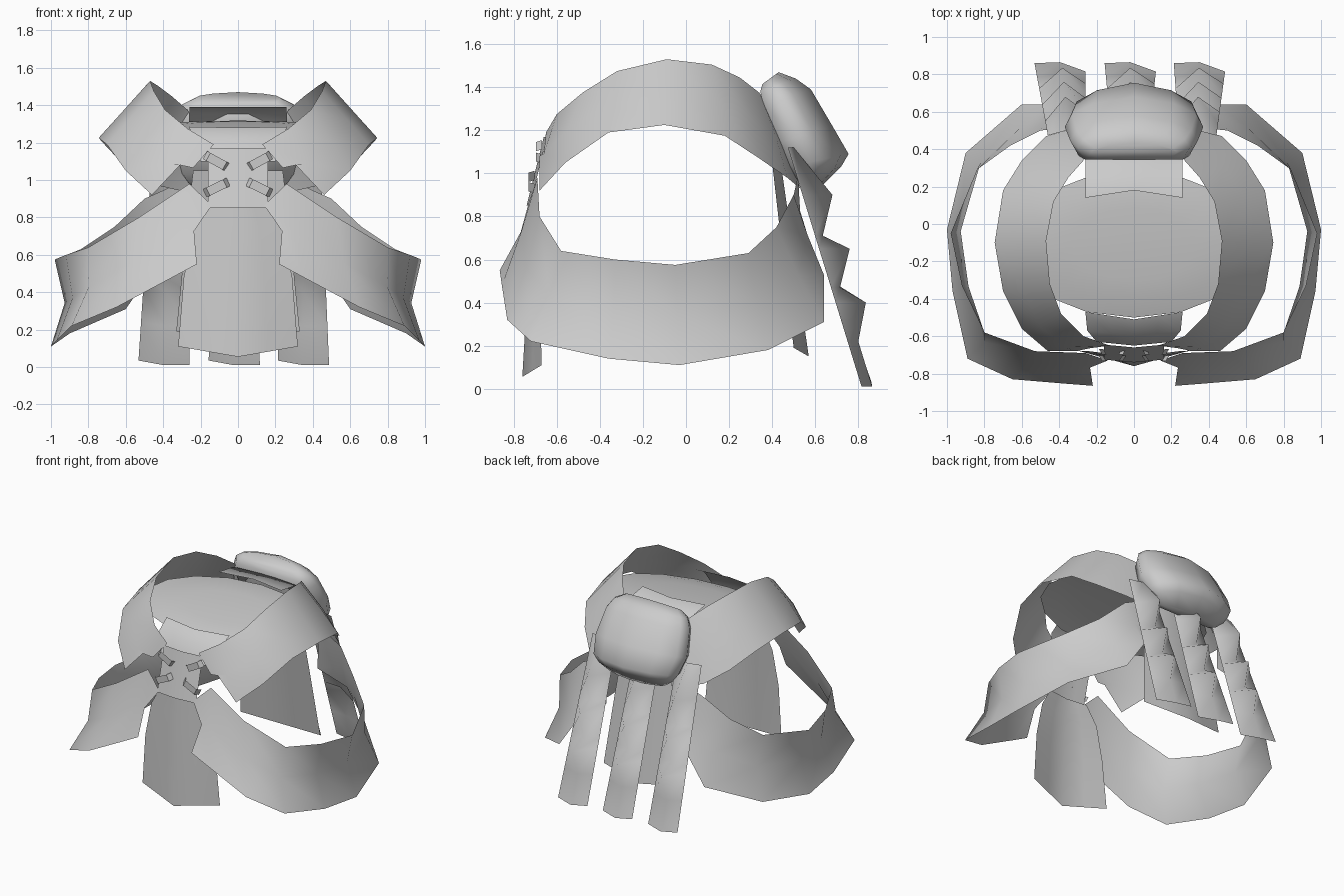
import bpy, bmesh, math
from mathutils import Vector

old = bpy.data.objects.get("Cube")
if old:
    bpy.data.objects.remove(old, do_unlink=True)

grey = bpy.data.materials.new("plain_grey")
grey.use_nodes = True
colour = (0.6, 0.6, 0.6, 1)
grey.diffuse_color = colour
grey.node_tree.nodes["Principled BSDF"].inputs["Base Color"].default_value = colour


def loft(name, rows, closed=False, angle=60):
    """Skin a sheet (or a capped tube) through rows of points."""
    bm = bmesh.new()
    grid = [[bm.verts.new(p) for p in row] for row in rows]
    count = len(rows[0])
    for a, b in zip(grid, grid[1:]):
        for i in range(count if closed else count - 1):
            j = (i + 1) % count
            bm.faces.new((a[i], a[j], b[j], b[i]))
    if closed:
        bm.faces.new(grid[0])
        bm.faces.new(grid[-1])
    bmesh.ops.remove_doubles(bm, verts=bm.verts, dist=0.0005)
    bmesh.ops.recalc_face_normals(bm, faces=bm.faces)
    mesh = bpy.data.meshes.new(name)
    bm.to_mesh(mesh)
    bm.free()
    obj = bpy.data.objects.new(name, mesh)
    bpy.context.collection.objects.link(obj)
    mesh.materials.append(grey)
    bpy.ops.object.select_all(action="DESELECT")
    obj.select_set(True)
    bpy.context.view_layer.objects.active = obj
    bpy.ops.object.shade_smooth_by_angle(angle=math.radians(angle))


def strap_pair(name, upper, lower, bulge, notch):
    """Mirrored bands between two edges, with a swollen middle row and a notched end."""
    for side, sign in (("left", 1), ("right", -1)):
        rows = []
        for i, (u, l) in enumerate(zip(upper, lower)):
            u, l = Vector(u), Vector(l)
            swell = math.sin(math.pi * i / (len(upper) - 1))
            mid = (u + l) / 2
            mid += mid * Vector(bulge) * swell
            if i == 0:
                mid += Vector(notch)
            rows.append([Vector((p.x * sign, p.y, p.z)) for p in (u, mid, l)])
        loft(f"{side}_{name}", rows)


def panel(name, rows):
    """Sheet bowed about its middle; rows: half width, side y, z, middle y, z."""
    out = []
    for half, ys, zs, ym, zm in rows:
        out.append([(half * t, ym + (ys - ym) * abs(t), zm + (zs - zm) * abs(t))
                    for t in (-1, -0.5, 0, 0.5, 1)])
    loft(name, out)


# Shoulder straps
strap_pair(
    "shoulder_strap",
    [(.13, -.65, 1.19), (.27, -.6, 1.275), (.39, -.48, 1.375), (.45, -.32, 1.475),
     (.47, -.09, 1.53), (.43, .12, 1.505), (.35, .25, 1.445), (.27, .34, 1.375),
     (.2, .44, 1.25)],
    [(.31, -.68, 1.08), (.46, -.68, .92), (.6, -.56, 1.05), (.7, -.36, 1.19),
     (.745, -.1, 1.225), (.7, .18, 1.175), (.6, .34, 1.07), (.47, .47, .98),
     (.25, .53, .93)],
    (.02, .08, -.01), (.02, 0, -.07))

# Hip straps
strap_pair(
    "hip_strap",
    [(.14, -.73, .865), (.26, -.69, .98), (.53, -.68, .8), (.8, -.58, .64),
     (.92, -.33, .6), (.98, -.05, .575), (.84, .29, .63), (.66, .42, .75),
     (.5, .5, .9), (.3, .52, .99)],
    [(.22, -.865, .55), (.35, -.855, .48), (.65, -.83, .32), (.89, -.72, .22),
     (.97, -.36, .14), (1, -.03, .11), (.9, .38, .18), (.6, .64, .31),
     (.45, .64, .53), (.28, .54, .66)],
    (-.065, -.03, 0), (.055, .03, .02))

# Shallow cover closing the shoulders, rising to the back
loft("shoulder_cover", [
    [(r * .66 * math.cos(a), -.11 + r * .39 * math.sin(a),
      1.29 + .05 * r * math.sin(a) - .03 * r ** 4)
     for a in (math.tau * i / 16 for i in range(17))]
    for r in (0, .5, .8, 1)])

# Collar strips and hanging cloths
panel("front_collar", [(.26, -.47, 1.285, -.51, 1.28), (.25, -.57, 1.23, -.6, 1.22),
                       (.2, -.63, 1.1, -.65, 1.1)])
panel("back_collar", [(.26, .14, 1.39, .18, 1.39), (.26, .32, 1.36, .36, 1.35),
                      (.26, .42, 1.15, .46, 1.15)])
panel("front_cloth", [(.16, -.69, .87, -.71, .87), (.24, -.68, .73, -.72, .72),
                      (.29, -.68, .48, -.735, .48), (.32, -.67, .11, -.76, .055)])
panel("back_cloth", [(.24, .4, 1.05, .44, 1.05), (.28, .44, .7, .49, .7),
                     (.33, .5, .19, .57, .15)])

# Buckle plate with four arched loops
panel("buckle_plate", [(.16, -.645, 1.17, -.66, 1.17), (.16, -.725, .85, -.74, .85)])
for side, sx in (("left", 1), ("right", -1)):
    for level, z, tilt in (("upper", 1.1, .5), ("lower", .96, -.45)):
        along = Vector((sx * math.cos(tilt), 0, math.sin(tilt)))
        across = Vector((-along.z, 0, along.x)) * .024
        centre = Vector((sx * .115, -.65 - (1.17 - z) * .25, z))
        arch = [centre + along * s + Vector((0, -h, 0))
                for s, h in ((-.07, 0), (-.05, .03), (.05, .03), (.07, 0))]
        loft(f"{side}_{level}_loop", [[p - across, p + across] for p in arch], angle=30)

# Rounded back pack: front y, z, rear y, z, half width
outline = [(.86, 0), (1, .38), (.9, .65), (.58, .86), (0, 1)]
outline += [(-x, t) for x, t in outline[-2::-1]]
sections = [(.355, 1.415, .43, 1.47, .23), (.345, 1.38, .51, 1.44, .3),
            (.36, 1.31, .58, 1.39, .34), (.42, 1.14, .68, 1.22, .37),
            (.47, 1.03, .755, 1.09, .34), (.5, .98, .72, 1.03, .3),
            (.53, .955, .63, .94, .24)]
loft("back_pack", [
    [(x * half, y0 + (y1 - y0) * t, z0 + (z1 - z0) * t) for x, t in outline]
    for y0, z0, y1, z1, half in sections], closed=True, angle=80)

# Three stepped tails with a raised middle ridge
ridge = [(.5, 1.12), (.68, .9), (.635, .71), (.76, .65), (.715, .47),
         (.835, .4), (.8, .22), (.865, .01)]
for name, top, bottom in (("right", -.36, -.395), ("middle", -.02, -.02),
                          ("left", .34, .35)):
    rows = []
    for y, z in ridge:
        drop = (1.13 - z) / 1.12
        x = top + (bottom - top) * drop
        half = .1 + .037 * drop
        edge = .47 + .345 * drop
        rows.append([(x - half, edge + .045 * drop, z + .025 * drop), (x, y, z),
                     (x + half, edge, z)])
    loft(f"{name}_tail", rows, angle=85)
